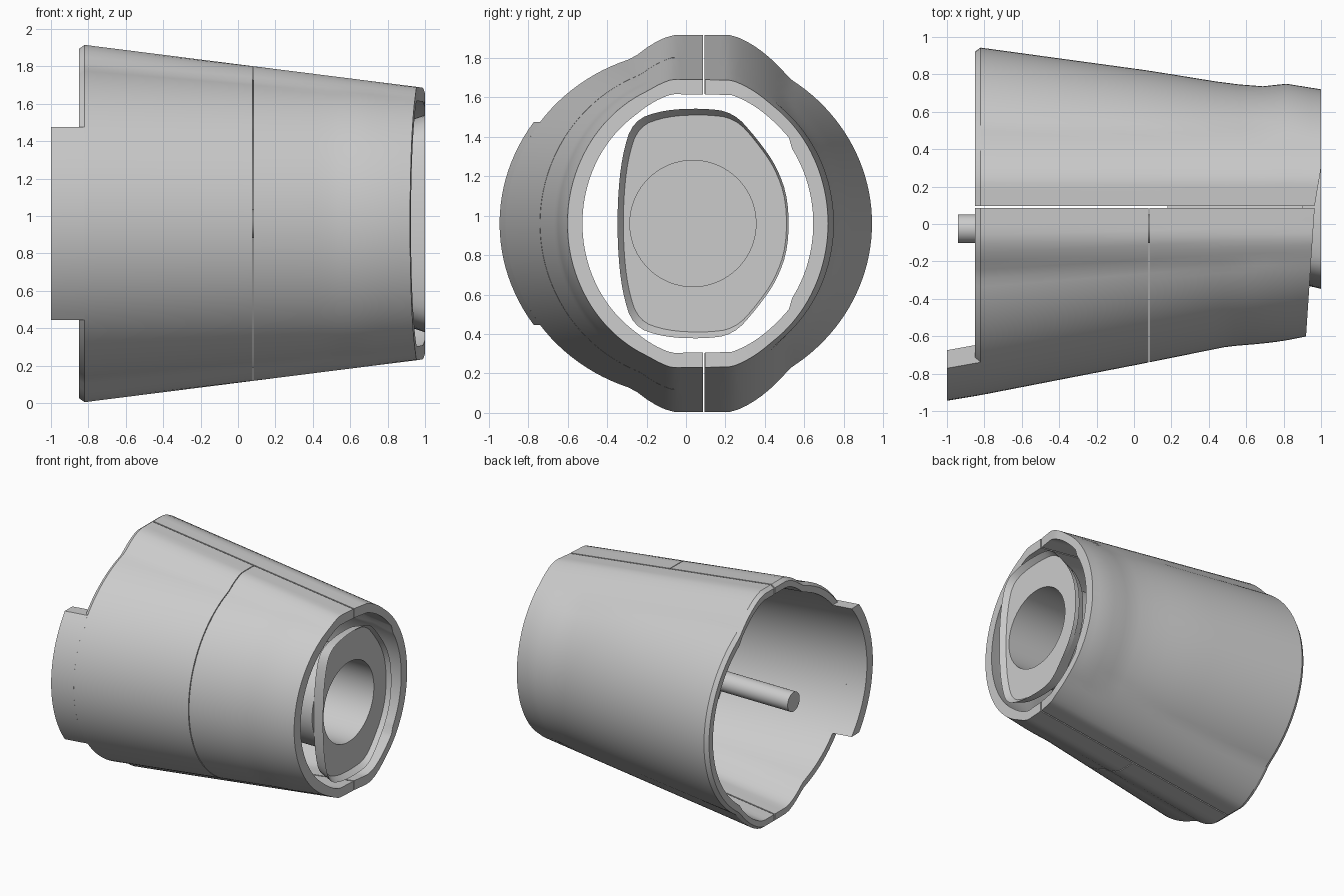
import bpy, bmesh, math

if "Cube" in bpy.data.objects:
    bpy.data.objects.remove(bpy.data.objects["Cube"])

grey = bpy.data.materials.new("plain_grey")
grey.use_nodes = True
grey.diffuse_color = (0.6, 0.6, 0.6, 1)
grey.node_tree.nodes["Principled BSDF"].inputs["Base Color"].default_value = (0.6, 0.6, 0.6, 1)

AXIS_Z = 0.96     # height of the long axis
SEAM = 0.09       # y of the split between the halves
WALL = 0.075


def finish(name, bm):
    bmesh.ops.recalc_face_normals(bm, faces=bm.faces)
    mesh = bpy.data.meshes.new(name)
    bm.to_mesh(mesh)
    bm.free()
    obj = bpy.data.objects.new(name, mesh)
    bpy.context.collection.objects.link(obj)
    mesh.materials.append(grey)
    bpy.ops.object.select_all(action='DESELECT')
    obj.select_set(True)
    bpy.context.view_layer.objects.active = obj
    bpy.ops.object.shade_smooth_by_angle(angle=math.radians(30))
    return obj


def loft(name, rings, strip_caps):
    """Skin closed rings; cap with strips for C-shaped sections, else n-gons."""
    bm = bmesh.new()
    rows = [[bm.verts.new(p) for p in ring] for ring in rings]
    n = len(rows[0])
    for a, b in zip(rows, rows[1:]):
        for i in range(n):
            j = (i + 1) % n
            bm.faces.new((a[i], a[j], b[j], b[i]))
    for row in (rows[0], rows[-1]):
        if strip_caps:
            for i in range(n // 2 - 1):
                bm.faces.new((row[i], row[i + 1], row[n - 2 - i], row[n - 1 - i]))
        else:
            bm.faces.new(row)
    return finish(name, bm)


# Shell body: x, front y, back y
SIDES = [(-1, -0.945, 0.965), (-0.82, -0.915, 0.943), (0.08, -0.74, 0.82), (0.5, -0.655, 0.752),
         (0.68, -0.64, 0.735), (0.8, -0.625, 0.752), (1, -0.585, 0.72)]


def sides(x):
    for a, b in zip(SIDES, SIDES[1:]):
        if x <= b[0] or b is SIDES[-1]:
            k = (x - a[0]) / (b[0] - a[0])
            return a[1] + k * (b[1] - a[1]), a[2] + k * (b[2] - a[2])


def centre(x, d):
    f, b = sides(x)
    return (f + b) / 2, (b - f) / 2 - d


def section(x, t, d):
    """Oval section with a raised flat along the top and bottom seams."""
    cy, ry = centre(x, d)
    y = cy + ry * math.cos(t)
    s = math.sin(t)
    z = (0.88 - 0.084 * (x + 0.82) - d) * abs(s)
    off = abs(y - 0.08)
    if off < 0.45:
        e = max(off - 0.15, 0)
        z = max(z, 0.955 - 0.1264 * (x + 0.82) - d - 0.3 * e - 1.5 * e * e)
    return (x, y, AXIS_Z + math.copysign(z, s))


def end_x(y):
    if y < SEAM:
        return 0.96 + 0.068 * y
    return min(1, 0.965 + 0.035 * (y - SEAM) / 0.21)


def seam_range(x, d, back):
    cy, ry = centre(x, d)
    t = math.acos((SEAM + (0.005 if back else -0.005) - cy) / ry)
    return (-t, t) if back else (t, 2 * math.pi - t)


def shell_ring(x, outer_d, span, to_end=False, steps=64):
    ring = []
    for d in (outer_d, WALL):
        a, b = span(x, d)
        side = []
        for i in range(steps + 1):
            t = a + (b - a) * i / steps
            p = section(x, t, d)
            if to_end:
                p = section(end_x(p[1]), t, d)
            side.append(p)
        ring += side if d == outer_d else side[::-1]
    return ring


def shell(name, x0, x1, back, chamfer, to_end):
    span = lambda x, d: seam_range(x, d, back)
    rings = []
    if chamfer:
        rings.append(shell_ring(x0, 0.025, span))
        x0 += 0.03
    steps = 14
    for i in range(steps + 1):
        rings.append(shell_ring(x0 + (x1 - x0) * i / steps, 0, span))
    if to_end:
        rings.append(shell_ring(0.96, 0, span, True))
    return loft(name, rings, True)


shell("back_half_shell", -0.85, 0.94, True, True, True)
shell("front_half_wide_shell", -0.85, 0.077, False, True, False)
shell("front_half_narrow_shell", 0.083, 0.88, False, False, True)


# Tab on the wide rim of the front half
def tab_span(x, d):
    a = math.asin(0.515 / (0.88 - 0.084 * (x + 0.82) - d))
    return math.pi - a, math.pi + a


loft("rim_tab", [shell_ring(x, 0, tab_span, steps=24) for x in (-1, -0.9, -0.81)], True)

# Inner core: flared dished plate with a deep round socket and a stem behind
half = [(-0.347, 0.12), (-0.325, 0.34), (-0.27, 0.52), (-0.12, 0.575), (0.08, 0.585),
        (0.24, 0.565), (0.36, 0.43), (0.46, 0.29), (0.52, 0.12)]
outline = half + [(y, -z) for y, z in reversed(half)]
for _ in range(2):   # corner cutting rounds the outline
    cut = []
    for (ay, az), (by, bz) in zip(outline, outline[1:] + outline[:1]):
        cut += [(ay * 0.75 + by * 0.25, az * 0.75 + bz * 0.25),
                (ay * 0.25 + by * 0.75, az * 0.25 + bz * 0.75)]
    outline = cut

CORE_Y = 0.035


def plate_ring(x, py, sy, sz):
    return [(x, py + (y - py) * sy, AXIS_Z + z * sz) for y, z in outline]


def round_ring(x, r):
    ring = []
    for y, z in outline:
        a = math.atan2(z, y - CORE_Y)
        ring.append((x, CORE_Y + r * math.cos(a), AXIS_Z + r * math.sin(a)))
    return ring


loft("inner_core", [
    round_ring(0.3, 0.32), round_ring(0.96, 0.32),
    plate_ring(0.96, 0.5, 0.965, 0.945), plate_ring(1, 0, 1, 1),
    plate_ring(0.9, 0.06, 0.94, 0.94), round_ring(0.9, 0.38), round_ring(0.18, 0.38)], False)

# Thin rod running back through the shell
bm = bmesh.new()
bmesh.ops.create_cone(bm, cap_ends=True, segments=32, radius1=0.077, radius2=0.077, depth=1.14)
rod = finish("centre_rod", bm)
rod.rotation_euler = (0, math.pi / 2, 0)
rod.location = (-0.37, -0.025, AXIS_Z)
